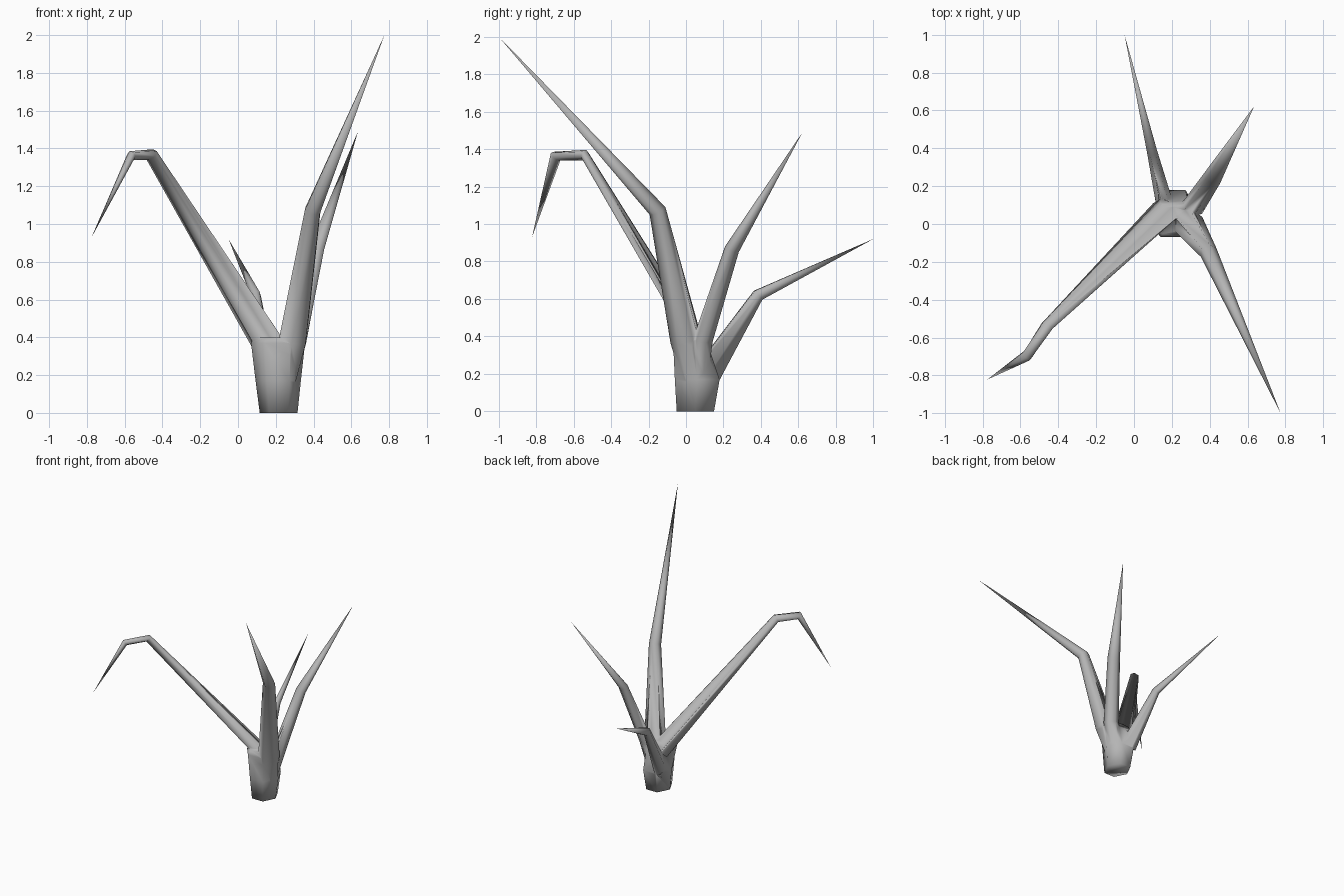
import bpy, bmesh, math
from mathutils import Vector

if "Cube" in bpy.data.objects:
    bpy.data.objects.remove(bpy.data.objects["Cube"])


def loft(name, rings, tip=None):
    """Skin a list of vertex rings, capping the start and closing to a tip or a cap."""
    bm = bmesh.new()
    loops = [[bm.verts.new(p) for p in ring] for ring in rings]
    n = len(loops[0])
    for a, b in zip(loops, loops[1:]):
        for i in range(n):
            j = (i + 1) % n
            bm.faces.new((a[i], a[j], b[j], b[i]))
    bm.faces.new(loops[0][::-1])
    if tip is None:
        bm.faces.new(loops[-1])
    else:
        t = bm.verts.new(tip)
        for i in range(n):
            bm.faces.new((loops[-1][i], loops[-1][(i + 1) % n], t))
    bmesh.ops.recalc_face_normals(bm, faces=bm.faces)
    mesh = bpy.data.meshes.new(name)
    bm.to_mesh(mesh)
    bm.free()
    obj = bpy.data.objects.new(name, mesh)
    bpy.context.collection.objects.link(obj)
    return obj


def branch(name, points, radii, tip, roll=0, sides=6):
    """Tapered tube; each (width, depth) ring bisects its bend, ending in a spike."""
    pts = [Vector(p) for p in points] + [Vector(tip)]
    heading = pts[-1] - pts[0]
    c, s = math.cos(math.radians(roll)), math.sin(math.radians(roll))
    rings = []
    for k, (ru, rv) in enumerate(radii):
        out = (pts[k + 1] - pts[k]).normalized()
        inn = (pts[k] - pts[k - 1]).normalized() if k else out
        d = (inn + out).normalized()
        # side axis follows the branch's horizontal heading so rings never twist
        u = Vector((-heading.y, heading.x, 0)).normalized()
        u = (u - d * u.dot(d)).normalized()
        v = d.cross(u)
        u, v = u * c + v * s, v * c - u * s
        rings.append([pts[k] + u * ru * math.cos(a) + v * rv * math.sin(a)
                      for a in (math.tau * i / sides for i in range(sides))])
    return loft(name, rings, tip)


# Short stem: hexagonal, widening toward the fork
stem_sections = [(0.215, 0.05, 0.0, 0.10, 0.115), (0.213, 0.06, 0.17, 0.12, 0.138),
                 (0.212, 0.022, 0.37, 0.143, 0.105), (0.215, 0.025, 0.40, 0.13, 0.09)]
plant = loft("plant", [[(cx + rx * math.cos(math.tau * i / 6),
                         cy + ry * math.sin(math.tau * i / 6), z) for i in range(6)]
                       for cx, cy, z, rx, ry in stem_sections])

# Four spiky branches, each rooted inside the stem
parts = [
    branch("drooping_branch", [(0.18, 0.085, 0.33), (-0.46, -0.54, 1.368), (-0.565, -0.695, 1.362)],
           [(0.088, 0.05), (0.037, 0.028), (0.034, 0.025)], (-0.775, -0.822, 0.93), roll=35),
    branch("tall_branch", [(0.25, 0.04, 0.12), (0.288, 0.0, 0.38), (0.395, -0.152, 1.07)],
           [(0.05, 0.05), (0.082, 0.085), (0.047, 0.047)], (0.775, -1.0, 2.0)),
    branch("right_branch", [(0.25, 0.07, 0.12), (0.312, 0.09, 0.38), (0.415, 0.245, 0.865)],
           [(0.04, 0.04), (0.06, 0.05), (0.05, 0.036)], (0.635, 0.622, 1.49)),
    branch("back_branch", [(0.16, 0.115, 0.2), (0.095, 0.385, 0.62)],
           [(0.045, 0.08), (0.027, 0.036)], (-0.05, 1.0, 0.92)),
]

# Merge the branches into the stem
bpy.context.view_layer.objects.active = plant
plant.select_set(True)
for part in parts:
    mod = plant.modifiers.new("join", 'BOOLEAN')
    mod.operation = 'UNION'
    mod.solver = 'EXACT'
    mod.object = part
    bpy.ops.object.modifier_apply(modifier=mod.name)
    bpy.data.objects.remove(part)

# Fully smooth, mid-grey surface
bpy.ops.object.shade_smooth()
grey = bpy.data.materials.new("dark_grey")
grey.diffuse_color = (0.46, 0.46, 0.46, 1)
grey.use_nodes = True
grey.node_tree.nodes["Principled BSDF"].inputs["Base Color"].default_value = grey.diffuse_color
plant.data.materials.clear()
plant.data.materials.append(grey)
